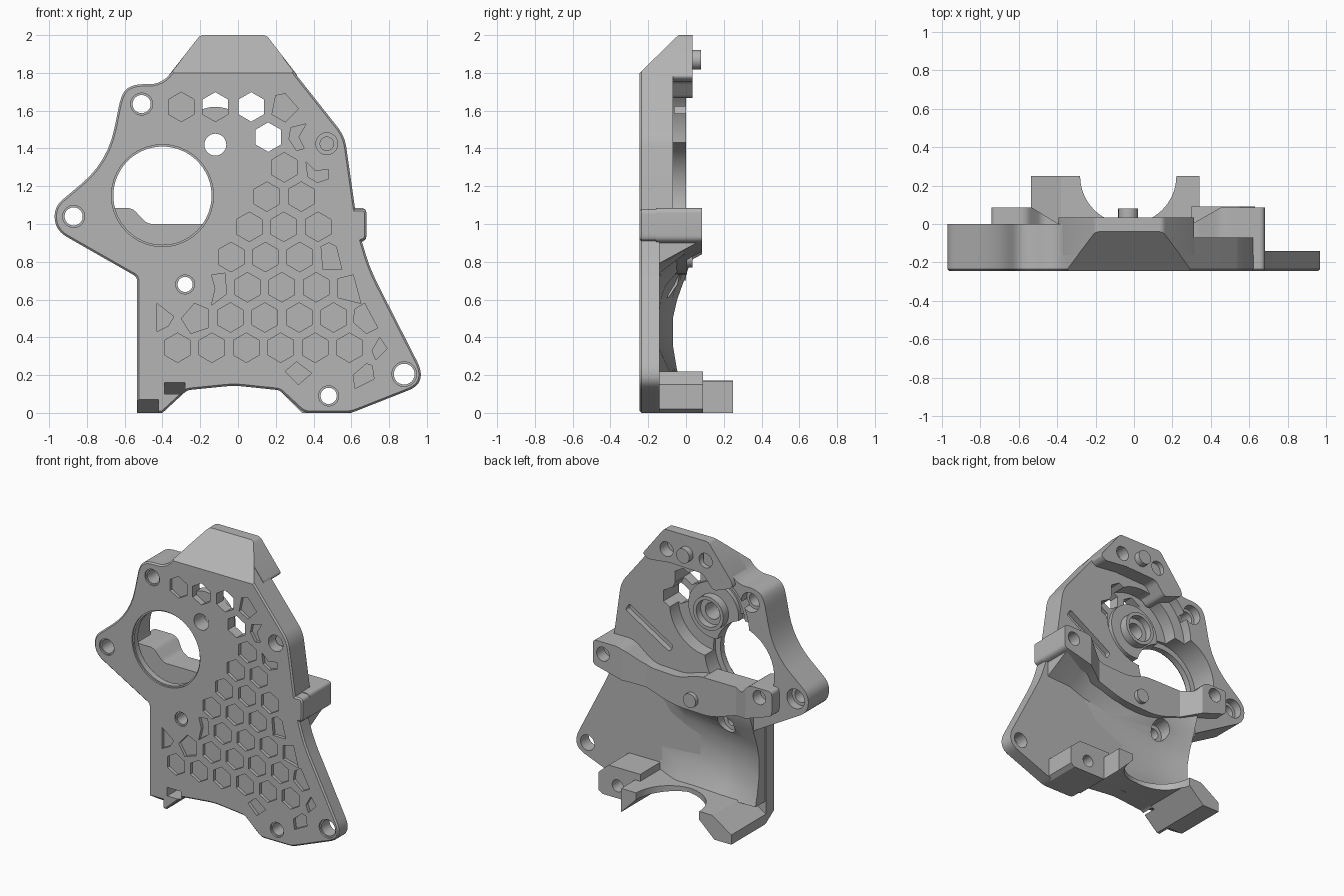
import bpy, bmesh, math
from mathutils import Vector, Matrix

cube = bpy.data.objects.get("Cube")
if cube:
    bpy.data.objects.remove(cube)

grey = bpy.data.materials.new("machined_grey")
grey.use_nodes = True
grey.diffuse_color = (0.46, 0.46, 0.46, 1)
grey.node_tree.nodes["Principled BSDF"].inputs["Base Color"].default_value = grey.diffuse_color


def finish(name, bm):
    bmesh.ops.recalc_face_normals(bm, faces=bm.faces[:])
    mesh = bpy.data.meshes.new(name)
    bm.to_mesh(mesh)
    bm.free()
    obj = bpy.data.objects.new(name, mesh)
    bpy.context.scene.collection.objects.link(obj)
    mesh.materials.append(grey)
    return obj


def rounded(corners, steps=6):
    """Corner list (x, z, cut distance) to a smooth outline."""
    out = []
    for i, (x, z, d) in enumerate(corners):
        p = Vector((x, z))
        if not d:
            out.append(p)
            continue
        a = Vector(corners[i - 1][:2]) - p
        b = Vector(corners[(i + 1) % len(corners)][:2]) - p
        a *= min(d / a.length, 0.48)
        b *= min(d / b.length, 0.48)
        for k in range(steps + 1):
            t = k / steps
            out.append(p + a * (1 - t) ** 2 + b * t * t)
    return out


def add_prism(bm, pts, y0, y1):
    front = [bm.verts.new((x, y0, z)) for x, z in pts]
    back = [bm.verts.new((x, y1, z)) for x, z in pts]
    face = bm.faces.new(front)
    bm.faces.new(back[::-1])
    for i in range(len(pts)):
        j = (i + 1) % len(pts)
        bm.faces.new((front[i], front[j], back[j], back[i]))
    return face


def prism(name, pts, y0, y1, chamfer=0):
    bm = bmesh.new()
    face = add_prism(bm, pts, y0 + chamfer, y1)
    bmesh.ops.recalc_face_normals(bm, faces=bm.faces[:])
    if chamfer:
        bmesh.ops.inset_region(bm, faces=[face], thickness=chamfer, depth=chamfer, use_even_offset=True)
    return finish(name, bm)


def disc(x, z, r, n=40):
    return [(x + r * math.sin(math.tau * k / n), z + r * math.cos(math.tau * k / n)) for k in range(n)]


def rect(x0, x1, z0, z1):
    return [(x0, z0), (x1, z0), (x1, z1), (x0, z1)]


def cut(targets, shapes, turn=Matrix()):
    """Subtract a group of (points, y0, y1) prisms, optionally turned."""
    bm = bmesh.new()
    for pts, y0, y1 in shapes:
        add_prism(bm, pts, y0, y1)
    bm.transform(turn)
    cutter = finish("cutter", bm)
    cutter.hide_render = True
    for obj in targets:
        mod = obj.modifiers.new("cut", 'BOOLEAN')
        mod.operation, mod.solver, mod.object = 'DIFFERENCE', 'EXACT', cutter
        deps = bpy.context.evaluated_depsgraph_get()
        mesh = bpy.data.meshes.new_from_object(obj.evaluated_get(deps))
        obj.modifiers.clear()
        obj.data = mesh
    bpy.data.objects.remove(cutter)


# Cutter directions: plan points (x, -y) run along z, side points (y, z) run along -x
PLAN = Matrix.Rotation(math.pi / 2, 4, 'X')
SIDE = Matrix.Rotation(math.pi / 2, 4, 'Z')
FRONT = -.245

# Main casting outline
outline = rounded([
    (-.535, 0, 0), (-.535, .72, .02), (-.965, .965, .07), (-.975, 1.09, .06),
    (-.69, 1.33, .2), (-.615, 1.7, .08), (-.55, 1.74, .05), (-.4, 1.74, .08),
    (-.2, 2, .02), (.15, 2, .02), (.3, 1.8, 0), (.565, 1.465, .06),
    (.62, 1.08, 0), (.68, 1.08, .03), (.68, .92, .03), (.655, .91, 0),
    (.7, .76, .1), (.975, .22, .06), (.955, .14, .06), (.6, 0, .03),
    (.35, 0, .03), (.22, .12, .02), (-.02, .145, .05), (-.27, .12, .02), (-.4, 0, 0)])
body = prism("cover_body", outline, FRONT, 0, .01)

# Stepped back: thin lower plate and medium upper right plate
cut([body], [(rect(-.535, 1.2, -.1, .93), -.14, .2)])
cut([body], [(rect(-.14, 1.2, .9, 2.1), -.07, .2)])

# Wide clearance, deeper gear recess and large bore
hub = (-.12, 1.42)
bore = (-.4, 1.15)
cut([body], [(disc(*hub, .38, 64), -.07, .2)])
cut([body], [(disc(*hub, .3, 64), -.17, .2)])
cut([body], [(disc(*bore, .3, 64), -.19, .2)])

# Honeycomb pockets on the front; three are open right through
rows = [(.345, -.32, 6), (.505, -.04, 4), (.665, .05, 3), (.825, -.037, 3),
        (.985, .06, 3), (1.145, .153, 2), (1.3, .245, 1)]
hexes = [(x + .182 * i, z) for z, x, n in rows for i in range(n)] + [(-.3, 1.62)]
pockets = [(disc(x, z, .078, 6), -.3, -.222) for x, z in hexes]
pockets += [(disc(x, z, .078, 6), -.3, .1) for x, z in [(-.12, 1.62), (.07, 1.62), (.16, 1.46)]]
partial = [
    [(-.43, .58), (-.34, .51), (-.37, .46), (-.43, .43)],
    [(-.3, .5), (-.25, .42), (-.16, .45), (-.16, .55), (-.23, .58)],
    [(-.14, .73), (-.07, .74), (-.06, .63), (-.14, .57), (-.12, .66)],
    [(.53, .61), (.65, .58), (.61, .73), (.53, .71)],
    [(.61, .48), (.68, .42), (.74, .45), (.67, .58), (.62, .55)],
    [(.71, .33), (.73, .28), (.79, .34), (.75, .4)],
    [(.61, .2), (.62, .13), (.72, .18), (.71, .25), (.68, .26)],
    [(.25, .22), (.32, .15), (.39, .21), (.31, .27)],
    [(.44, .88), (.45, .76), (.55, .76), (.52, .88), (.48, .9)],
    [(.36, 1.33), (.37, 1.25), (.42, 1.22), (.48, 1.24), (.48, 1.29), (.41, 1.28)],
    [(.27, 1.45), (.31, 1.39), (.35, 1.4), (.32, 1.46), (.36, 1.53), (.28, 1.51)],
    [(.18, 1.58), (.25, 1.54), (.32, 1.61), (.25, 1.69), (.2, 1.68)]]
pockets += [(pts, -.3, -.222) for pts in partial]
cut([body], pockets)

# Slanted slot on the upper back
slot = rounded([(.15, 1.12, .02), (.18, 1.07, .02), (.53, 1.28, .02), (.5, 1.33, .02)])
cut([body], [(slot, -.11, .1)])

# Hub ring and collar in the recess
ring = prism("hub_ring", disc(*hub, .2, 48), -.2, -.14)
collar = prism("hub_collar", disc(*hub, .12, 40), -.2, -.08)
cut([ring, collar], [(disc(*hub, .095), -.13, 0)])

# Top mounting block with two screw holes
top_block = prism("top_block", rounded([
    (-.2, 2, .02), (.15, 2, .02), (.32, 1.78, .02), (.28, 1.75, .02), (.1, 1.77, 0),
    (-.16, 1.76, .03), (-.24, 1.66, .03), (-.4, 1.72, .05), (-.38, 1.77, 0)]), -.16, .035)
cut([top_block], [(disc(x, 1.86, .052), -.05, .2) for x in (-.18, .13)])

# Sloping front of the top
wedge = [(FRONT, 1.8), (-.04, 2.0), (-.04, 2.2), (-.5, 2.2), (-.5, 1.8)]
cut([body, top_block], [(wedge, -1, 1)], SIDE)

# Cross arm behind the plate, ends thicker than the middle
arm = prism("cross_arm", rounded([
    (.68, 1.085, .03), (.46, 1.085, .05), (.3, .96, .06), (.05, .95, .05), (-.1, 1, .04),
    (-.48, 1, .03), (-.56, 1.085, .03), (-.74, 1.085, .03), (-.74, .91, .03), (-.5, .83, .05),
    (-.2, .73, .08), (.1, .74, .1), (.4, .84, .05), (.68, .91, .03)]), -.16, .085)
hollow = [(-.53, -.085), (-.4, -.005), (.31, -.005), (.45, -.085), (.45, -.2), (-.53, -.2)]
cut([arm], [(hollow, -2, 2)], PLAN)
cut([arm], [(disc(.6, 1, .05), 0, .2), (disc(-.64, 1.02, .05), 0, .2)])

# Curved shell joining the arm to the lower plate, flaring towards the notch
bm = bmesh.new()
sections = []
for x, low, mid, top, lift, flare in [
        (-.53, -.07, 0, .04, .03, .04), (-.42, -.1, -.03, -.005, 0, .07),
        (-.25, -.13, -.06, -.01, -.03, .1), (.1, -.145, -.11, -.01, -.03, .1),
        (.33, -.15, -.14, -.01, .04, 0), (.45, -.15, -.145, .07, .08, 0),
        (.64, -.15, -.145, .075, .09, 0)]:
    prof = [(-.2, .16), (low + flare, .16), (low + flare / 2, .24), (low, .36), (low, .5),
            ((low * 2 + mid) / 3, .6), (mid, .7 + lift), (top, .82 + lift), (top, .84 + lift),
            (-.2, .84 + lift)]
    sections.append([bm.verts.new((x, y, z)) for y, z in prof])
for a, b in zip(sections, sections[1:]):
    for i in range(len(a)):
        bm.faces.new((a[i - 1], a[i], b[i], b[i - 1]))
bm.faces.new(sections[0])
bm.faces.new(sections[-1][::-1])
shell = finish("lower_shell", bm)

# Feet with a round notch between them; the left one slopes down outwards
feet = prism("feet", [(-.535, 0), (-.4, 0), (-.27, .12), (-.02, .145), (.22, .12),
                      (.34, 0), (.34, .17), (.2, .17), (-.02, .175), (-.38, .17), (-.535, .07)], -.16, .25)
cut([feet, shell], [(disc(-.03, -.25, .25, 64), -.5, .5)], PLAN)
foot_block = prism("foot_block", [(.34, 0), (.6, 0), (.63, .02), (.63, .15), (.55, .22), (.3, .22), (.3, .04)],
                   -.16, .09)

# Sloped notches in the front lower corner
cut([body, shell, feet], [([(-.26, .17), (-.26, .1), (-.13, .1)], .28, .39)], SIDE)
cut([body, feet], [([(-.26, .08), (-.26, -.01), (-.12, -.01)], .42, .6)], SIDE)

# Screw holes, bore, front chamfer steps and rear counterbores
holes = [(-.51, 1.635, .048), (-.87, 1.04, .048), (-.28, .68, .04), (.88, .205, .055), (.48, .09, .043)]
cut([body, shell, ring, collar, foot_block], [(disc(*h), -.5, .5) for h in holes + [hub + (.058,)]])
cut([body, ring], [(disc(*bore, .26, 64), -.5, .1)])
cut([body], [(disc(x, z, r + .01), -.3, FRONT + .012) for x, z, r in holes + [bore + (.26,)]])
cut([body], [(disc(x, z, .07), -.06, .2) for x, z, r in holes[:2]])
cut([shell], [(disc(-.28, .68, .07), -.13, .2)])
cut([body], [(disc(.47, 1.425, .058), -.3, -.16)])
prism("front_screw_seat", disc(.47, 1.425, .038), -.19, -.15)

# Locating pegs
prism("top_peg", disc(-.03, 1.87, .052), 0, .08)
prism("arm_peg", disc(-.05, .82, .05), -.03, .035)

# Shading
for obj in bpy.context.scene.objects:
    obj.select_set(obj.type == 'MESH')
bpy.context.view_layer.objects.active = body
bpy.ops.object.shade_smooth_by_angle(angle=math.radians(28))
